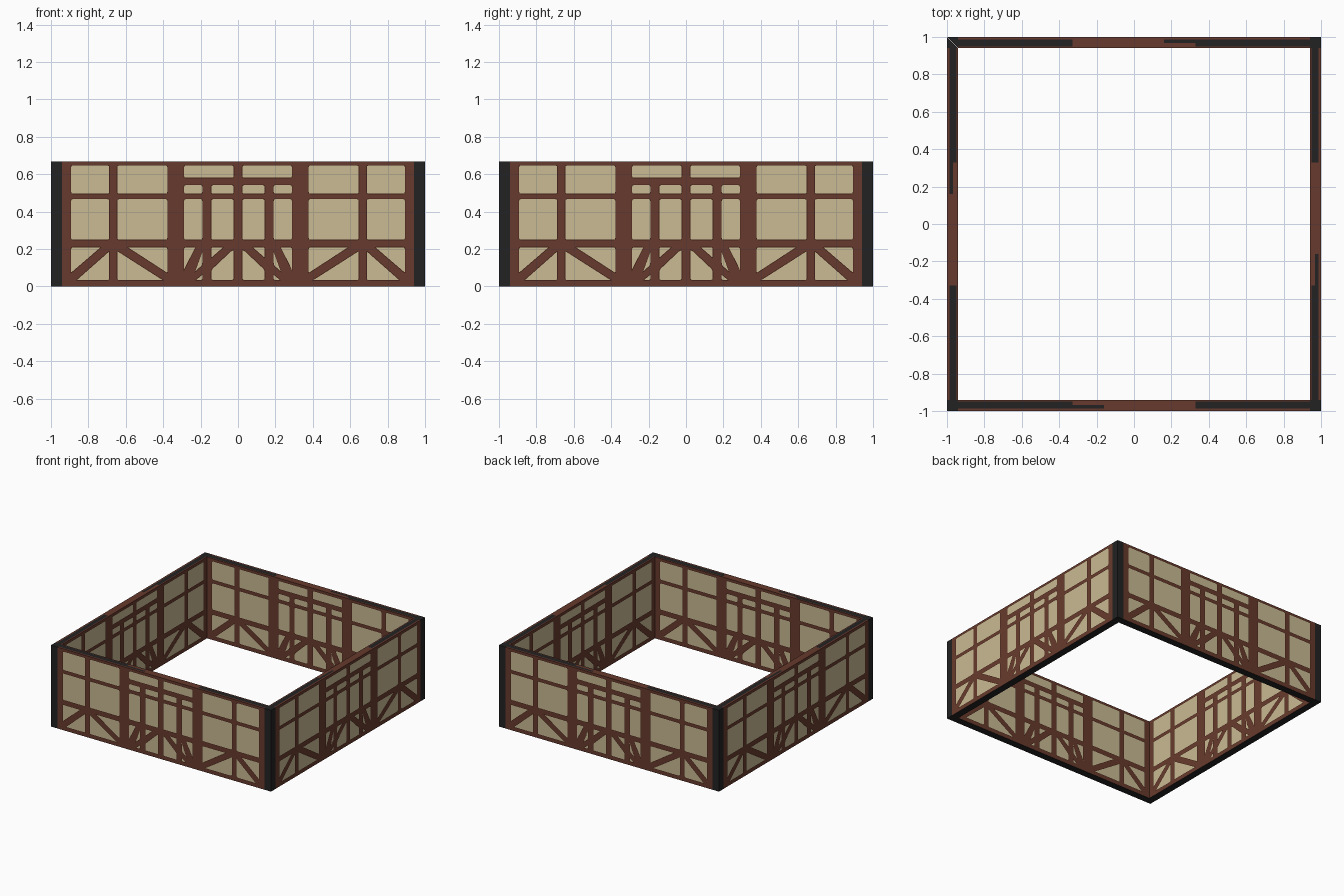
import bpy, bmesh, math
from mathutils import Vector, Matrix

if "Cube" in bpy.data.objects:
    bpy.data.objects.remove(bpy.data.objects["Cube"])

H, IN = 0.668, 0.94          # wall height, inner half width
GAP = 0.0012                 # plaster sits just proud of the timber face


def mat(name, col):
    m = bpy.data.materials.new(name)
    m.diffuse_color = (*col, 1)
    m.use_nodes = True
    m.node_tree.nodes["Principled BSDF"].inputs["Base Color"].default_value = m.diffuse_color
    return m


TIMBER = mat("timber brown", (0.136, 0.042, 0.026))
BLACK = mat("soot black", (0.016, 0.016, 0.017))
PLASTER = mat("cream plaster", (0.585, 0.495, 0.295))
EDGE = mat("dark timber edge", (0.055, 0.016, 0.009))


def rect(x0, x1, z0, z1):
    return [(x0, z0), (x1, z0), (x1, z1), (x0, z1)]


# Plaster panels of the right half of a wall (x, z); the left half is mirrored
PANELS = [rect(0.02, 0.292, 0.577, 0.65)]
for a, b in ((0.02, 0.146), (0.187, 0.292)):
    PANELS += [rect(a, b, 0.492, 0.545), rect(a, b, 0.246, 0.47)]
for a, b in ((0.374, 0.649), (0.685, 0.896)):
    PANELS += [rect(a, b, 0.492, 0.65), rect(a, b, 0.246, 0.47)]
# Panels between the slanted braces
PANELS += [
    [(0.02, 0.03), (0.146, 0.03), (0.146, 0.09), (0.04, 0.19), (0.02, 0.20)],
    [(0.07, 0.212), (0.146, 0.212), (0.146, 0.145)],
    [(0.222, 0.212), (0.292, 0.212), (0.292, 0.075)],
    [(0.187, 0.112), (0.235, 0.07), (0.187, 0.195)],
    [(0.187, 0.03), (0.235, 0.03), (0.187, 0.07)],
    [(0.39, 0.03), (0.649, 0.03), (0.649, 0.195)],
    [(0.374, 0.065), (0.60, 0.212), (0.374, 0.212)],
    [(0.685, 0.03), (0.872, 0.03), (0.685, 0.195)],
    [(0.725, 0.212), (0.896, 0.212), (0.896, 0.065)],
]


def rounded(pts, r=0.012):
    """Round every corner of a polygon with three points."""
    out, n = [], len(pts)
    for i in range(n):
        p, a, b = (Vector(pts[j % n]) for j in (i, i - 1, i + 1))
        da, db = a - p, b - p
        pa = p + da.normalized() * min(r, da.length * 0.25)
        pb = p + db.normalized() * min(r, db.length * 0.25)
        out += [pa, (pa + pb) / 4 + p / 2, pb]
    return out


def finish(bm, name, mats, angle):
    me = bpy.data.meshes.new(name)
    bm.transform(Matrix.Rotation(angle, 4, 'Z'))
    bm.to_mesh(me)
    bm.free()
    for m in mats:
        me.materials.append(m)
    ob = bpy.data.objects.new(name, me)
    bpy.context.collection.objects.link(ob)


def wall(name, angle):
    """Mitred wall, cut so that corners, top strip and underside are black."""
    bm = bmesh.new()
    o = 1.0
    base = bm.faces.new([bm.verts.new((x, y, 0)) for x, y in
                         ((-o, -o), (o, -o), (IN, -IN), (-IN, -IN))])
    ext = bmesh.ops.extrude_face_region(bm, geom=[base], use_keep_orig=True)
    bmesh.ops.translate(bm, vec=(0, 0, H), verts=[
        v for v in ext["geom"] if isinstance(v, bmesh.types.BMVert)])
    bmesh.ops.recalc_face_normals(bm, faces=bm.faces[:])
    # mitre faces are hidden inside the corner joints
    bmesh.ops.delete(bm, geom=[f for f in bm.faces if abs(f.normal.x) > 0.5],
                     context='FACES_ONLY')
    cuts = [((x, 0, 0), (1, 0, 0)) for x in (-IN, -0.33, -0.16, 0.33, IN)]
    cuts += [((0, y, 0), (0, 1, 0)) for y in (-0.986, -0.967, -0.95)]
    for co, no in cuts:
        bmesh.ops.bisect_plane(bm, geom=bm.verts[:] + bm.edges[:] + bm.faces[:],
                               plane_co=co, plane_no=no)
    for f in bm.faces:
        c = f.calc_center_median()
        strip = -0.986 < c.y < -0.95 and abs(c.x) > 0.33
        tail = -0.986 < c.y < -0.967 and -0.33 < c.x < -0.16
        if abs(c.x) > IN or f.normal.z < -0.5 or (f.normal.z > 0.5 and (strip or tail)):
            f.material_index = 1
    finish(bm, name, (TIMBER, BLACK), angle)


def panels(name, depth, angle):
    """Rounded plaster fields with a dark rim, facing -y at y = -depth."""
    bm = bmesh.new()
    for pts in PANELS:
        for s in (1, -1):
            poly = rounded(pts)[::s]
            f = bm.faces.new([bm.verts.new((s * p.x, -depth, p.y)) for p in poly])
            f.normal_update()
            if f.normal.y > 0:
                f.normal_flip()
    rim = bmesh.ops.inset_individual(bm, faces=bm.faces[:], thickness=0.004,
                                     use_even_offset=True)
    for f in rim["faces"]:
        f.material_index = 1
    finish(bm, name, (PLASTER, EDGE), angle)


# Four sides, each with plaster fields outside and inside
for i, side in enumerate(("front", "right", "back", "left")):
    turn = i * math.pi / 2
    wall(side + "_wall", turn)
    panels(side + "_outer_plaster", 1 + GAP, turn)
    panels(side + "_inner_plaster", -IN + GAP, turn + math.pi + math.pi)
    # inner fields face the courtyard
    me = bpy.data.objects[side + "_inner_plaster"].data
    me.transform(Matrix.Rotation(math.pi, 4, 'Z'))
